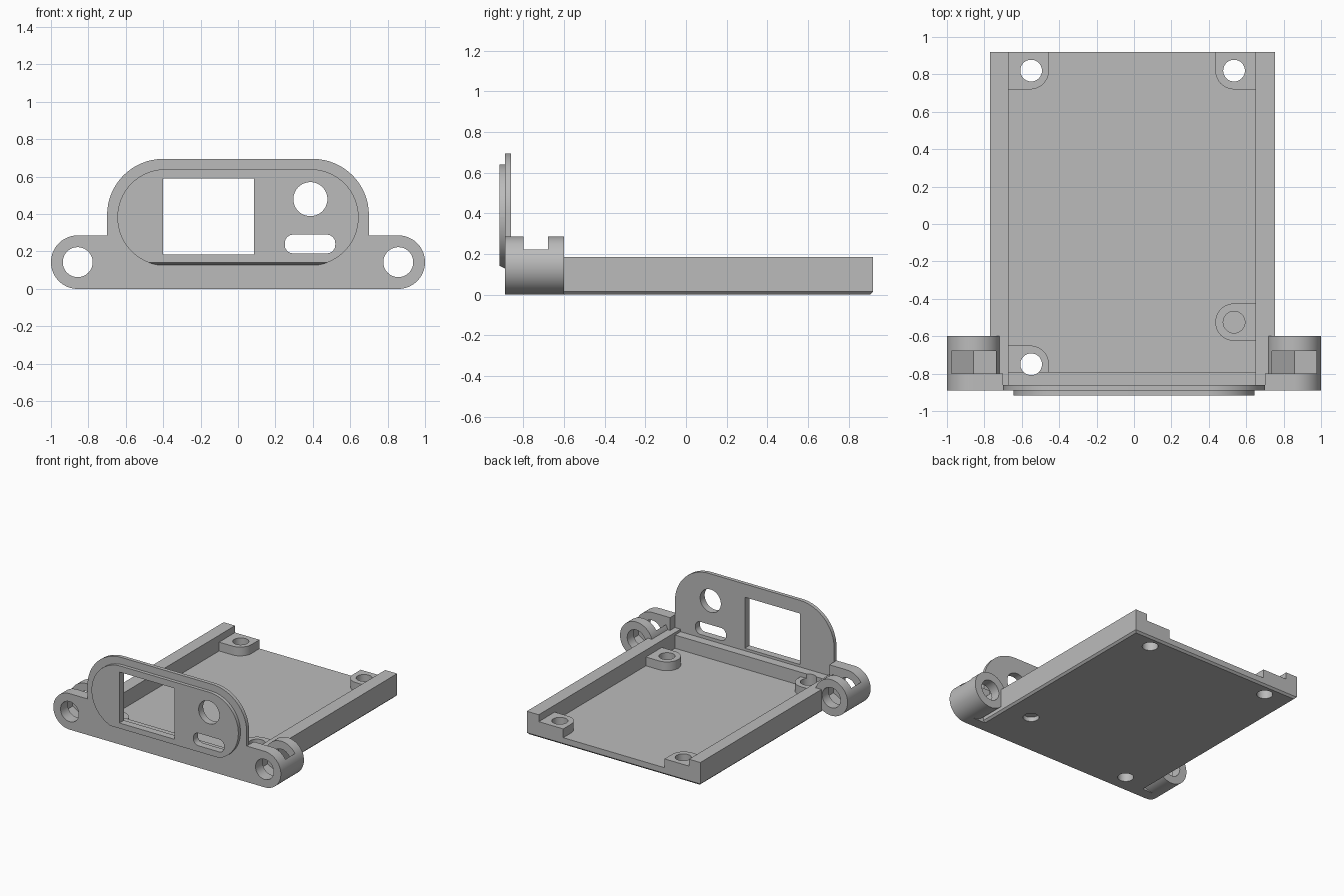
import bpy, bmesh, math
from mathutils import Vector

cube = bpy.data.objects.get("Cube")
if cube:
    bpy.data.objects.remove(cube, do_unlink=True)

grey = bpy.data.materials.new("plain grey")
grey.use_nodes = True
colour = (0.5, 0.5, 0.5, 1)
grey.diffuse_color = colour
grey.node_tree.nodes["Principled BSDF"].inputs["Base Color"].default_value = colour


def rounded(u0, u1, v0, v1, radii=(0, 0, 0, 0), steps=16):
    """Rectangle outline; radii run from lower left anticlockwise."""
    if not isinstance(radii, tuple):
        radii = (radii,) * 4
    corners = [(u0, v0, 1, 1), (u1, v0, -1, 1), (u1, v1, -1, -1), (u0, v1, 1, -1)]
    pts = []
    for i, ((u, v, su, sv), r) in enumerate(zip(corners, radii)):
        count = steps if r else 0
        for k in range(count + 1):
            a = math.pi + math.pi / 2 * (i + (k / count if count else 0))
            p = (u + su * r + r * math.cos(a), v + sv * r + r * math.sin(a))
            if not pts or math.dist(p, pts[-1]) > 1e-4:
                pts.append(p)
    if math.dist(pts[0], pts[-1]) < 1e-4:
        pts.pop()
    return pts


def disc(u, v, r):
    return rounded(u - r, u + r, v - r, v + r, r)


def extrude(name, pts, start, end, axis, trim=None):
    """Solid from an outline along y or z, optionally trimmed by a plane."""
    bm = bmesh.new()
    rings = []
    for h in (start, end):
        rings.append([bm.verts.new((u, h, v) if axis == "y" else (u, v, h)) for u, v in pts])
    a, b = rings
    bm.faces.new(a)
    bm.faces.new(b[::-1])
    for i in range(len(a)):
        j = (i + 1) % len(a)
        bm.faces.new((a[j], a[i], b[i], b[j]))
    if trim:
        point, normal = trim
        geom = bm.verts[:] + bm.edges[:] + bm.faces[:]
        cut = bmesh.ops.bisect_plane(bm, geom=geom, plane_co=Vector(point),
                                     plane_no=Vector(normal), clear_outer=True)
        edges = [e for e in cut["geom_cut"] if isinstance(e, bmesh.types.BMEdge)]
        bmesh.ops.holes_fill(bm, edges=edges, sides=0)
    bmesh.ops.recalc_face_normals(bm, faces=bm.faces[:])
    mesh = bpy.data.meshes.new(name)
    bm.to_mesh(mesh)
    bm.free()
    mesh.materials.append(grey)
    obj = bpy.data.objects.new(name, mesh)
    bpy.context.collection.objects.link(obj)
    return obj


def combine(obj, other, operation):
    """Apply a boolean and discard the second solid."""
    mod = obj.modifiers.new("combine", "BOOLEAN")
    mod.operation, mod.object, mod.solver = operation, other, "EXACT"
    bpy.context.view_layer.update()
    bpy.context.view_layer.objects.active = obj
    bpy.ops.object.modifier_apply(modifier=mod.name)
    bpy.data.objects.remove(other, do_unlink=True)


def add(obj, pts, start, end, axis, trim=None):
    combine(obj, extrude("addition", pts, start, end, axis, trim), "UNION")


def cut(obj, pts, start, end, axis):
    combine(obj, extrude("cutter", pts, start, end, axis), "DIFFERENCE")


def nut_trap(cx):
    """Pointed hexagonal pocket open at the top."""
    return [(cx, 0.005), (cx + 0.12, 0.074), (cx + 0.12, 0.5), (cx - 0.12, 0.5), (cx - 0.12, 0.074)]


EAR_X, EAR_R = 0.857, 0.143

# Tray: channel section with a chamfered underside, open at the back
section = [(-0.755, 0), (0.74, 0), (0.755, 0.015), (0.755, 0.185), (0.65, 0.185),
           (0.65, 0.06), (-0.67, 0.06), (-0.67, 0.185), (-0.77, 0.185), (-0.77, 0.015)]
tray = extrude("tray", section, -0.86, 0.92, "y", ((0, 0.905, 0), (0, 1, -1)))
add(tray, rounded(-0.69, 0.67, -0.86, -0.79), 0.03, 0.165, "z")

# Screw bosses
bosses = [
    rounded(-0.69, -0.455, 0.72, 0.92, (0, 0.1, 0, 0)),
    rounded(0.435, 0.67, 0.72, 0.92, (0.1, 0, 0, 0)),
    rounded(0.435, 0.67, -0.625, -0.425, (0.1, 0, 0, 0.1)),
    rounded(-0.69, -0.455, -0.82, -0.65, (0, 0, 0.1, 0)),
]
for outline in bosses:
    add(tray, outline, 0.03, 0.13, "z")
for x, y in [(-0.55, 0.82), (0.535, 0.82), (-0.55, -0.75)]:
    cut(tray, disc(x, y, 0.058), -0.1, 0.3, "z")
# The fourth hole keeps a thin web inside
cut(tray, disc(0.535, -0.525, 0.058), 0.05, 0.3, "z")
cut(tray, disc(0.535, -0.525, 0.058), -0.1, 0.035, "z")

# Front plate with hinge ears on both sides
plate = extrude("front_plate", rounded(-0.70, 0.70, 0, 0.695, (0, 0, 0.3, 0.3)), -0.89, -0.86, "y")
add(plate, rounded(-1, 1, 0, 2 * EAR_R, EAR_R), -0.89, -0.86, "y")
for side in (-1, 1):
    if side > 0:
        ear = rounded(0.70, 1, 0, 2 * EAR_R, (0, EAR_R, EAR_R, 0))
    else:
        ear = rounded(-1, -0.70, 0, 2 * EAR_R, (EAR_R, 0, 0, EAR_R))
    add(plate, ear, -0.86, -0.80, "y")
    add(plate, disc(side * EAR_X, EAR_R, EAR_R), -0.80, -0.60, "y")

# Raised bezel with a sloped lower edge
add(plate, rounded(-0.645, 0.645, 0.125, 0.64, 0.257), -0.917, -0.89, "y",
    ((0, -0.917, 0.142), (0, -0.5, -1)))

# Display window, round port and slot
for opening in (rounded(-0.40, 0.085, 0.185, 0.59),
                disc(0.387, 0.48, 0.091),
                rounded(0.25, 0.52, 0.19, 0.29, 0.045)):
    cut(plate, opening, -1.1, -0.83, "y")

# Bolt holes and nut pockets in the ears
for side in (-1, 1):
    cx = side * EAR_X
    cut(plate, disc(cx, EAR_R, 0.08), -1.1, -0.4, "y")
    for part in (plate, tray):
        cut(part, nut_trap(cx), -0.80, -0.68, "y")

# Smooth curved walls, keep hard edges
for obj in (tray, plate):
    bpy.ops.object.select_all(action="DESELECT")
    obj.select_set(True)
    bpy.context.view_layer.objects.active = obj
    bpy.ops.object.shade_smooth_by_angle(angle=math.radians(30))
